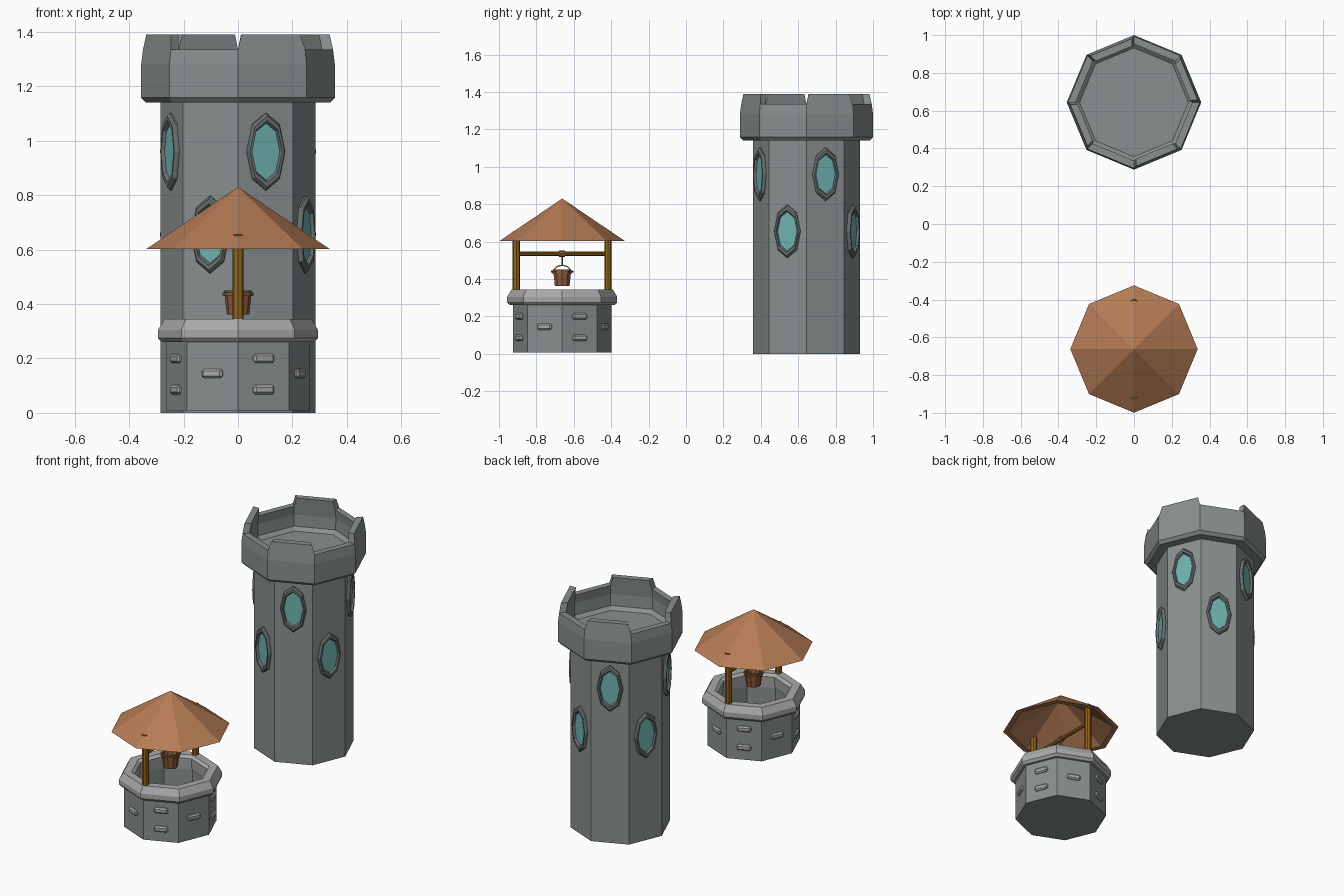
import bpy, bmesh
from math import sin, cos, pi, radians
from mathutils import Matrix, Vector

if "Cube" in bpy.data.objects:
    bpy.data.objects.remove(bpy.data.objects["Cube"])

TOWER = Vector((0, 0.644, 0))
WELL = Vector((0, -0.662, 0))


def mat(name, r, g, b):
    m = bpy.data.materials.new(name)
    m.diffuse_color = (r, g, b, 1)
    m.use_nodes = True
    m.node_tree.nodes["Principled BSDF"].inputs["Base Color"].default_value = m.diffuse_color
    return m


STONE = mat("stone", 0.25, 0.28, 0.275)
FRAME = mat("dark_stone", 0.14, 0.16, 0.16)
PALE = mat("pale_stone", 0.40, 0.40, 0.40)
GLASS = mat("teal_glass", 0.16, 0.45, 0.43)
ROOF = mat("roof_brown", 0.46, 0.20, 0.09)
WOOD = mat("post_wood", 0.30, 0.13, 0.01)
BUCKET = mat("bucket_wood", 0.28, 0.11, 0.05)
METAL = mat("metal", 0.5, 0.5, 0.5)


def finish(name, bm, material, matrix=Matrix()):
    bmesh.ops.remove_doubles(bm, verts=bm.verts, dist=1e-5)
    bmesh.ops.recalc_face_normals(bm, faces=bm.faces)
    me = bpy.data.meshes.new(name)
    bm.to_mesh(me)
    bm.free()
    ob = bpy.data.objects.new(name, me)
    bpy.context.collection.objects.link(ob)
    me.materials.append(material)
    ob.matrix_world = matrix
    return ob


def lathe(name, profile, material, matrix, n=8, sx=1, sy=1):
    """Turn (radius, z) points into an n-sided body."""
    bm = bmesh.new()
    rings = []
    for r, z in profile:
        if r == 0:
            rings.append([bm.verts.new((0, 0, z))] * n)
        else:
            rings.append([bm.verts.new((r * sx * cos(2 * pi * i / n), r * sy * sin(2 * pi * i / n), z))
                          for i in range(n)])
    for a, b in zip(rings, rings[1:]):
        for i in range(n):
            j = (i + 1) % n
            vs = list(dict.fromkeys((a[i], a[j], b[j], b[i])))
            if len(vs) > 2:
                bm.faces.new(vs)
    return finish(name, bm, material, matrix)


def rod(name, a, b, r, material, n=8):
    a, b = Vector(a), Vector(b)
    m = Matrix.Translation(a) @ (b - a).to_track_quat('Z', 'Y').to_matrix().to_4x4()
    L = (b - a).length
    return lathe(name, [(0, 0), (r, 0), (r, L), (0, L)], material, m, n)


def on_face(center, radius, k, z):
    """Frame on octagon face k: local x sideways, y up, z outward."""
    a = radians(45 * k + 22.5)
    out = Vector((cos(a), sin(a), 0))
    side = Vector((-sin(a), cos(a), 0))
    m = Matrix((side, Vector((0, 0, 1)), out)).transposed().to_4x4()
    m.translation = center + out * radius * cos(pi / 8) + Vector((0, 0, z))
    return m


T, W = Matrix.Translation(TOWER), Matrix.Translation(WELL)

# Tower shaft and overhanging head
lathe("tower_shaft", [(0, 0), (0.285, 0), (0.285, 1.16), (0, 1.16)], STONE, T)
lathe("tower_head", [(0.28, 1.14), (0.338, 1.14), (0.356, 1.158), (0.356, 1.28), (0.349, 1.335),
                     (0.309, 1.335), (0.316, 1.28), (0.312, 1.21), (0.288, 1.19), (0, 1.19)], STONE, T)

# Merlons on every second face, tapering to the top
bm = bmesh.new()
for k in range(0, 8, 2):
    a, b = [Vector((cos(radians(45 * i)), sin(radians(45 * i)), 0)) for i in (k, k + 1)]
    vs = []
    for ro, ri, z, t in ((0.349, 0.309, 1.335, 0), (0.342, 0.302, 1.39, 0.05)):
        p, q = a.lerp(b, t), b.lerp(a, t)
        vs += [bm.verts.new(d * r + Vector((0, 0, z))) for d, r in ((p, ro), (q, ro), (q, ri), (p, ri))]
    bm.faces.new(vs[4:])
    bm.faces.new(vs[3::-1])
    for i in range(4):
        j = (i + 1) % 4
        bm.faces.new((vs[i], vs[j], vs[j + 4], vs[i + 4]))
finish("merlons", bm, STONE, T)

# Tall octagonal windows, alternately high and low
for k in range(8):
    m = on_face(TOWER, 0.285, k, 0.655 if k % 2 else 0.96)
    lathe("window_frame", [(1, -0.005), (1, 0.008), (0.92, 0.018), (0.80, 0.018), (0.73, 0.004)],
          FRAME, m, sx=0.075, sy=0.142)
    lathe("window_glass", [(0.76, 0.005), (0, 0.005)], GLASS, m, sx=0.075, sy=0.142)

# Well wall and rim
lathe("well_wall", [(0, 0.008), (0.264, 0.008), (0.264, 0.27), (0.215, 0.27), (0.215, 0.04), (0, 0.04)], STONE, W)
lathe("well_rim", [(0.21, 0.26), (0.28, 0.26), (0.294, 0.275), (0.294, 0.305), (0.27, 0.345),
                   (0.222, 0.345), (0.205, 0.33), (0.21, 0.26)], PALE, W)

# Raised stones: two or one per face
for k in range(8):
    for z in ((0.145,) if k % 2 else (0.085, 0.2)):
        bm = bmesh.new()
        bmesh.ops.create_cube(bm, size=1, matrix=Matrix.Diagonal((0.082, 0.034, 0.026, 1)))
        bmesh.ops.bevel(bm, geom=bm.edges[:], offset=0.008, segments=1, affect='EDGES')
        finish("raised_stone", bm, PALE, on_face(WELL, 0.264, k, z))

# Roof: hollow eight-sided cone
lathe("well_roof", [(0, 0.83), (0.337, 0.602), (0.305, 0.602), (0, 0.805)], ROOF, W)

# Posts and axle
for s in (-1, 1):
    rod("roof_post", WELL + Vector((0, s * 0.245, 0.335)), WELL + Vector((0, s * 0.245, 0.655)), 0.02, WOOD)
rod("axle", WELL + Vector((0, -0.245, 0.535)), WELL + Vector((0, 0.245, 0.535)), 0.011, WOOD)

# Rope wound round the axle and hanging down
rod("rope_coil", WELL + Vector((0, -0.016, 0.535)), WELL + Vector((0, 0.016, 0.535)), 0.017, BUCKET)
rod("rope", WELL + Vector((0, 0, 0.535)), WELL + Vector((0, 0, 0.472)), 0.004, BUCKET, 6)

# Bucket with hoop, handle and pins
lathe("bucket", [(0, 0.362), (0.041, 0.362), (0.051, 0.45), (0.044, 0.45), (0.036, 0.372), (0, 0.372)],
      BUCKET, W, 10)
lathe("bucket_hoop", [(0.046, 0.43), (0.056, 0.43), (0.057, 0.443), (0.046, 0.443), (0.046, 0.43)], BUCKET, W, 10)
pts = [WELL + Vector((0, 0.045 * cos(pi * i / 8), 0.44 + 0.033 * sin(pi * i / 8))) for i in range(9)]
cu = bpy.data.curves.new("bucket_handle", 'CURVE')
cu.dimensions = '3D'
cu.bevel_depth = 0.004
cu.bevel_resolution = 1
sp = cu.splines.new('POLY')
sp.points.add(8)
for p, c in zip(sp.points, pts):
    p.co = (*c, 1)
cu.materials.append(METAL)
bpy.context.collection.objects.link(bpy.data.objects.new("bucket_handle", cu))
for s in (-1, 1):
    rod("handle_pin", WELL + Vector((0, s * 0.04, 0.44)), WELL + Vector((0, s * 0.06, 0.44)), 0.006, BUCKET, 6)
